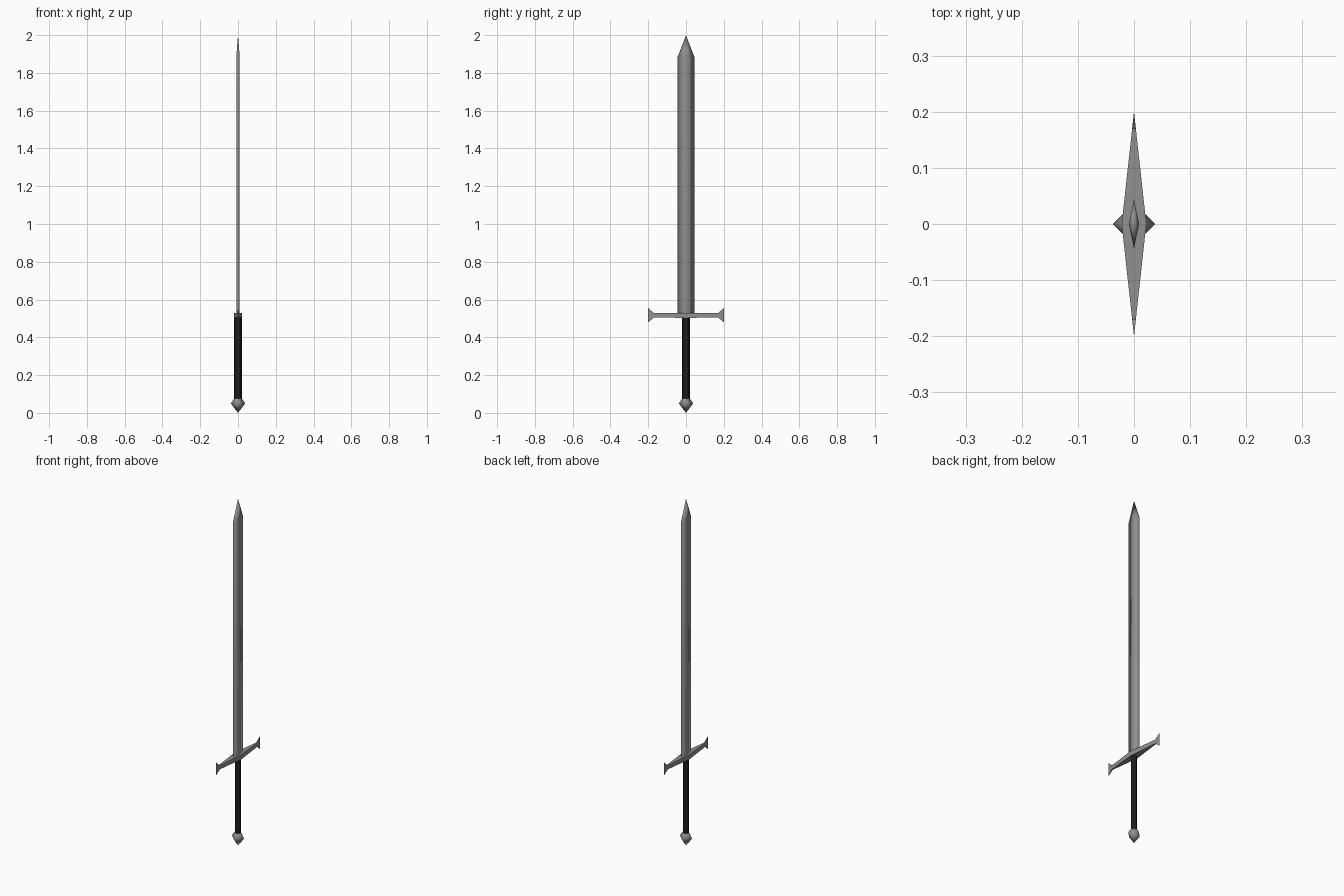
import bpy, bmesh, math

if "Cube" in bpy.data.objects:
    bpy.data.objects.remove(bpy.data.objects["Cube"])


def material(name, rgb):
    m = bpy.data.materials.new(name)
    m.diffuse_color = (*rgb, 1)
    m.use_nodes = True
    m.node_tree.nodes["Principled BSDF"].inputs["Base Color"].default_value = m.diffuse_color
    return m


steel = material("grey steel", (0.28, 0.28, 0.285))
leather = material("black leather", (0.012, 0.012, 0.012))


def finish(name, bm, mat, smooth_angle=None):
    bmesh.ops.remove_doubles(bm, verts=bm.verts, dist=1e-5)
    bmesh.ops.recalc_face_normals(bm, faces=bm.faces)
    me = bpy.data.meshes.new(name)
    bm.to_mesh(me)
    bm.free()
    me.materials.append(mat)
    ob = bpy.data.objects.new(name, me)
    bpy.context.collection.objects.link(ob)
    if smooth_angle is None:
        for p in me.polygons:
            p.use_smooth = True
    else:
        bpy.ops.object.select_all(action='DESELECT')
        bpy.context.view_layer.objects.active = ob
        ob.select_set(True)
        bpy.ops.object.shade_smooth_by_angle(angle=math.radians(smooth_angle))
    return ob


def diamond_loft(name, rings, mat):
    """Stack four-sided diamond sections (rx, ry, z); zero radius makes a point."""
    bm = bmesh.new()
    loops = []
    for rx, ry, z in rings:
        if rx == 0:
            loops.append([bm.verts.new((0, 0, z))])
        else:
            loops.append([bm.verts.new(p) for p in
                          ((rx, 0, z), (0, ry, z), (-rx, 0, z), (0, -ry, z))])
    for a, b in zip(loops, loops[1:]):
        for i in range(4):
            j = (i + 1) % 4
            quad = [a[i % len(a)], a[j % len(a)], b[j % len(b)], b[i % len(b)]]
            bm.faces.new(list(dict.fromkeys(quad)))
    return finish(name, bm, mat)


# Blade with pointed tip, grip and pommel
diamond_loft("blade", [(0.009, 0.044, 0.52), (0.009, 0.044, 1.885), (0, 0, 2.0)], steel)
diamond_loft("grip", [(0.02, 0.02, 0.07), (0.02, 0.02, 0.51)], leather)
diamond_loft("pommel", [(0, 0, 0), (0.038, 0.038, 0.05), (0.018, 0.018, 0.08),
                        (0, 0, 0.08)], steel)

# Crossguard: thin diamond in plan, flaring in height at both ends
half_width, reach = 0.022, 0.2
stations = [(0, 0.503, 0.53), (0.17, 0.505, 0.528), (0.2, 0.48, 0.555)]
bm = bmesh.new()
for side in (1, -1):
    cols = []
    for y, low, high in stations:
        x = half_width * (1 - y / reach)
        cols.append([bm.verts.new((sx * x, side * y, z))
                     for sx, z in ((-1, low), (1, low), (1, high), (-1, high))])
    for a, b in zip(cols, cols[1:]):
        for i in range(4):
            j = (i + 1) % 4
            bm.faces.new((a[i], a[j], b[j], b[i]))
bmesh.ops.dissolve_degenerate(bm, dist=1e-5, edges=bm.edges)
finish("crossguard", bm, steel, 35)
